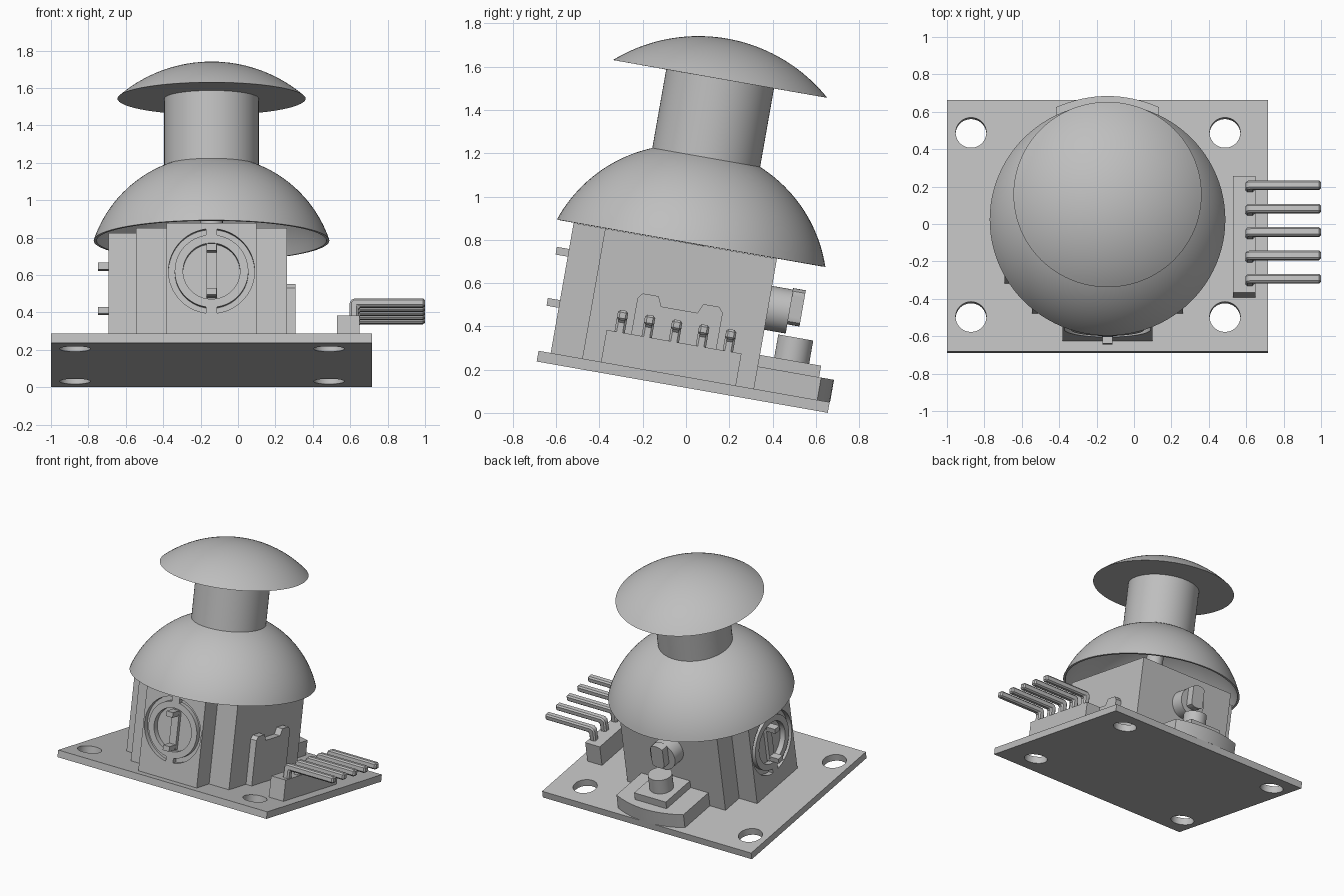
import bpy
import bmesh
from math import sin, cos, radians, pi, sqrt
from mathutils import Matrix, Vector

if "Cube" in bpy.data.objects:
    bpy.data.objects.remove(bpy.data.objects["Cube"])

grey = bpy.data.materials.new("plain_grey")
grey.use_nodes = True
grey.diffuse_color = (0.52, 0.52, 0.52, 1)
grey.node_tree.nodes["Principled BSDF"].inputs["Base Color"].default_value = (0.52, 0.52, 0.52, 1)

# Everything is built upright around the stick axis, then tilted as a whole
TILT = (Matrix.Translation((0, -0.0175, 0.119)) @ Matrix.Rotation(radians(-10), 4, 'X')
        @ Matrix.Translation((-0.1415, -0.075, 0)))
HALF = 0.403        # half width of the housing
BOARD = 0.05        # board thickness
RIM = 0.66          # top of housing and rim of dome
parts = []


def finish(bm, name, matrix=None, keep=True):
    if matrix:
        bm.transform(matrix)
    bmesh.ops.remove_doubles(bm, verts=bm.verts, dist=1e-5)
    bmesh.ops.recalc_face_normals(bm, faces=bm.faces)
    mesh = bpy.data.meshes.new(name)
    bm.to_mesh(mesh)
    bm.free()
    mesh.materials.append(grey)
    obj = bpy.data.objects.new(name, mesh)
    bpy.context.collection.objects.link(obj)
    if keep:
        parts.append(obj)
    return obj


def box(name, x, y, z, matrix=None):
    bm = bmesh.new()
    bmesh.ops.create_cube(bm, size=1)
    for v in bm.verts:
        v.co = [lo + (c + 0.5) * (hi - lo) for c, (lo, hi) in zip(v.co, (x, y, z))]
    return finish(bm, name, matrix)


def extrude(name, points, plane, low, high):
    """Extrude a 2D outline along the axis missing from the plane name."""
    order = {"XY": (0, 1, 2), "XZ": (0, 2, 1), "YZ": (2, 0, 1)}[plane]
    bm = bmesh.new()
    face = bm.faces.new([bm.verts.new((a, b, low)) for a, b in points])
    ext = bmesh.ops.extrude_face_region(bm, geom=[face])
    for v in ext["geom"]:
        if isinstance(v, bmesh.types.BMVert):
            v.co.z = high
    for v in bm.verts:
        v.co = [v.co[i] for i in order]
    return finish(bm, name)


def lathe(name, profile, matrix=None, closed=False, steps=64, keep=True):
    """Spin (radius, height) points around z."""
    bm = bmesh.new()
    vs = [bm.verts.new((r, 0, h)) for r, h in profile]
    edges = [bm.edges.new(p) for p in zip(vs, vs[1:])]
    if closed:
        edges.append(bm.edges.new((vs[-1], vs[0])))
    bmesh.ops.spin(bm, geom=vs + edges, cent=(0, 0, 0), axis=(0, 0, 1),
                   angle=2 * pi, steps=steps, use_merge=True)
    return finish(bm, name, matrix, keep)


def cylinder(name, radius, low, high, matrix=None, keep=True):
    return lathe(name, [(0, low), (radius, low), (radius, high), (0, high)], matrix, keep=keep)


def apply_modifiers(obj):
    bpy.context.view_layer.update()
    graph = bpy.context.evaluated_depsgraph_get()
    mesh = bpy.data.meshes.new_from_object(obj.evaluated_get(graph))
    obj.modifiers.clear()
    obj.data = mesh


def cut(obj, cutters):
    for c in cutters:
        c.hide_render = True
        mod = obj.modifiers.new("cut", 'BOOLEAN')
        mod.operation, mod.solver, mod.object = 'DIFFERENCE', 'EXACT', c
    apply_modifiers(obj)
    for c in cutters:
        bpy.data.objects.remove(c)


def arc(radius, centre, r0, r1, count=20):
    """Points on a sphere profile between two radii."""
    a0, a1 = [Vector((sqrt(max(radius**2 - r * r, 0)), r)).angle_signed(Vector((1, 0))) for r in (r0, r1)]
    return [(radius * sin(abs(a0 + (a1 - a0) * i / count)),
             centre + radius * cos(a0 + (a1 - a0) * i / count)) for i in range(count + 1)]


# Circuit board with four mounting holes
board = box("circuit_board", (-0.8585, 0.8585), (-0.608, 0.758), (0, BOARD))
cut(board, [cylinder("hole_cutter", 0.082, -0.1, 0.2, Matrix.Translation((x, y, 0)), keep=False)
            for x in (-0.73, 0.628) for y in (-0.42, 0.58)])

# Central housing
box("housing", (-HALF, HALF), (-HALF, HALF), (BOARD, RIM))

# Two sensor blocks, facing front and right, with grooved dial and tabs
FACE, DIAL = -0.551, 0.40
for side, turn in (("front", 0), ("right", -90)):
    spin = Matrix.Rotation(radians(turn), 4, 'Z')
    to_face = spin @ Matrix.Translation((0, FACE, DIAL)) @ Matrix.Rotation(radians(90), 4, 'X')
    block = box(side + "_sensor", (-0.24, 0.24), (FACE, -0.39), (BOARD, RIM), spin)
    groove = lathe("groove_cutter", [(0.197, -0.035), (0.23, -0.035), (0.23, 0.02), (0.197, 0.02)],
                   to_face, closed=True, keep=False)
    recess = cylinder("recess_cutter", 0.152, -0.04, 0.02, to_face, keep=False)
    cut(block, [groove, recess])
    box(side + "_dial_bar", (-0.028, 0.028), (FACE + 0.015, FACE + 0.06), (DIAL - 0.14, DIAL + 0.14), spin)
    for s in (-1, 1):
        z = DIAL + s * 0.12
        box(side + "_dial_tab", (-0.026, 0.026), (FACE - 0.057, FACE + 0.03), (z - 0.018, z + 0.018), spin)
        z = DIAL + s * 0.213
        box(side + "_groove_bridge", (-0.03, 0.03), (FACE, FACE + 0.04), (z - 0.02, z + 0.02), spin)

# Notched clip on the left side
extrude("side_clip", [(-0.2, BOARD), (0.2, BOARD), (0.2, 0.37), (0.18, 0.395), (0.105, 0.395), (0.085, 0.35),
                      (-0.085, 0.35), (-0.105, 0.395), (-0.18, 0.395), (-0.2, 0.37)],
        "YZ", HALF - 0.01, 0.45)

# Shaft at the back with a flat-sided tip
to_back = Matrix.Translation((0, HALF, 0.43)) @ Matrix.Rotation(radians(-90), 4, 'X')
cylinder("shaft_collar", 0.103, -0.02, 0.1, to_back)
tip = [(max(-0.05, min(0.05, 0.085 * cos(t * pi / 16))), 0.455 + 0.085 * sin(t * pi / 16)) for t in range(32)]
extrude("shaft_tip", tip, "XZ", 0.5, 0.56)

# Push switch on a bow-backed plate
bow = [(0.275 - 0.55 * i / 16, 0.70 + 0.06 * (1 - (1 - i / 8) ** 2)) for i in range(17)]
extrude("switch_plate", [(-0.275, HALF - 0.01), (0.275, HALF - 0.01)] + bow, "XY", BOARD, 0.155)
box("switch_body", (-0.13, 0.13), (HALF, 0.69), (0.15, 0.209))
cylinder("switch_plunger", 0.082, 0.2, 0.317, Matrix.Translation((0, 0.552, 0)))

# Pin header with five bent pins
box("header_base", (0.67, 0.79), (-0.315, 0.318), (BOARD, 0.2))
bend = [(0.737, 0.15), (0.737, 0.28), (0.757, 0.302), (1.1415, 0.302), (1.1415, 0.255), (0.785, 0.255), (0.785, 0.15)]
for i in range(5):
    y = (i - 2) * 0.127
    pin = extrude("header_pin", bend, "XZ", y - 0.024, y + 0.024)
    bevel = pin.modifiers.new("bevel", 'BEVEL')
    bevel.width, bevel.segments = 0.01, 1
    apply_modifiers(pin)

# Hollow dome, stick, stem and thumb cap
outer = arc(0.665, 0.4495, 0.63, 0.253)
inner = arc(0.65, 0.4495, 0.6145, 0)
lathe("dome", [(0.253, 1.06)] + outer[::-1] + inner, steps=96)
cylinder("inner_stick", 0.06, RIM - 0.02, 1.1)
cylinder("stem", 0.253, 1.062, 1.436)
lathe("thumb_cap", [(0, 1.4325)] + arc(0.763, 0.8595, 0.503, 0), steps=96)

# Tilt, then smooth the round surfaces
bpy.ops.object.select_all(action='DESELECT')
for obj in parts:
    obj.data.transform(TILT)
    obj.select_set(True)
bpy.context.view_layer.objects.active = parts[0]
bpy.ops.object.shade_smooth_by_angle(angle=radians(30))
